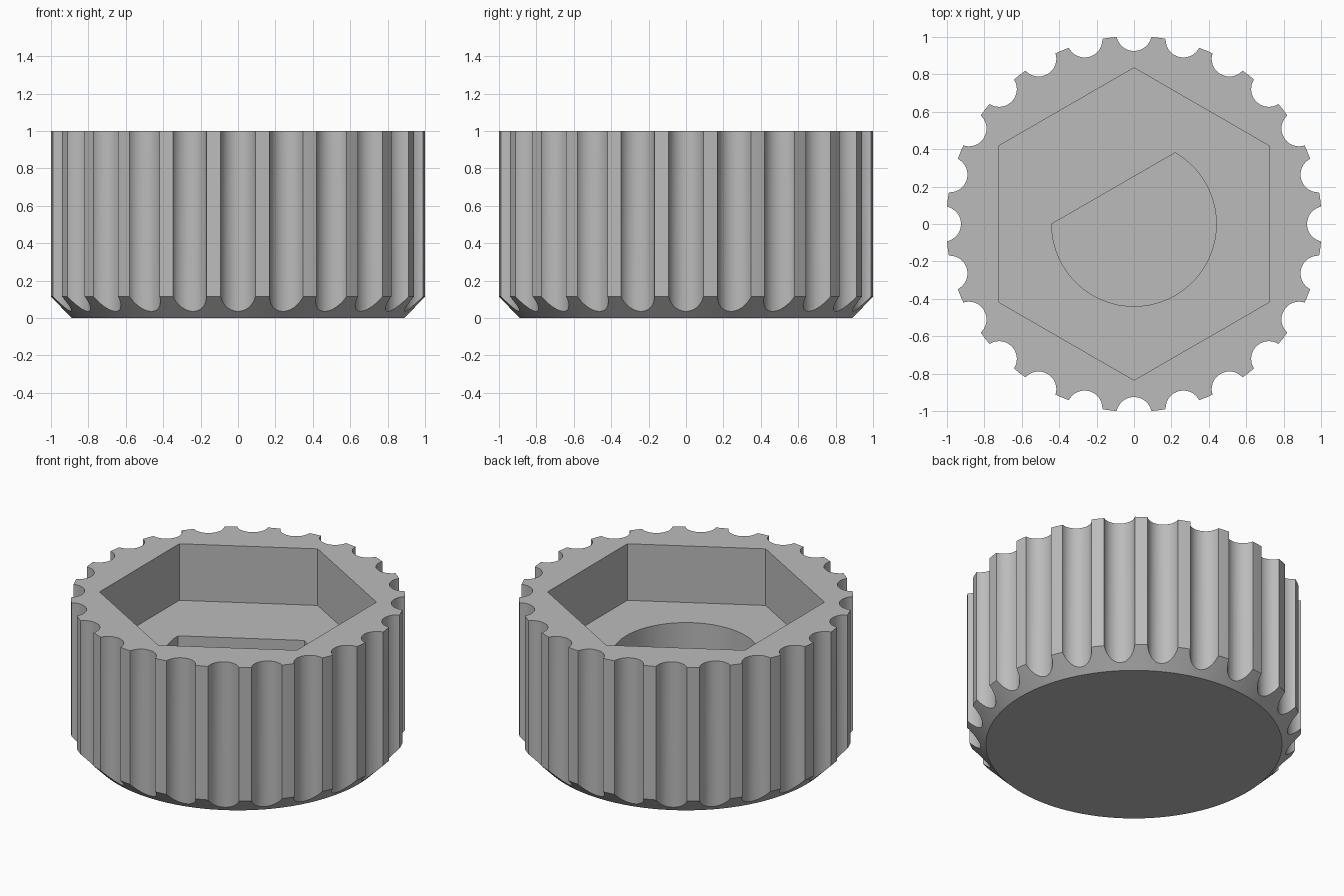
import bpy
import bmesh
from math import sin, cos, pi, radians

if "Cube" in bpy.data.objects:
    bpy.data.objects.remove(bpy.data.objects["Cube"], do_unlink=True)

HEIGHT = 1.0
RADIUS = 1.0045
BASE_RADIUS = 0.89
CHAMFER = 0.115
FLUTES = 24
SOCKET_FLOOR = 0.625
BORE_FLOOR = 0.15

grey = bpy.data.materials.new("grey plastic")
grey.use_nodes = True
colour = (0.5, 0.5, 0.5, 1)
grey.diffuse_color = colour
grey.node_tree.nodes["Principled BSDF"].inputs["Base Color"].default_value = colour


def ring(radius, count, start=0.0, centre=(0, 0)):
    """Points of a regular polygon."""
    return [(centre[0] + radius * cos(start + 2 * pi * i / count),
             centre[1] + radius * sin(start + 2 * pi * i / count)) for i in range(count)]


def loft(bm, layers):
    """Closed solid through stacked (outline, z) layers."""
    rows = [[bm.verts.new((x, y, z)) for x, y in outline] for outline, z in layers]
    n = len(rows[0])
    bm.faces.new(rows[0][::-1])
    bm.faces.new(rows[-1])
    for low, high in zip(rows, rows[1:]):
        for i in range(n):
            j = (i + 1) % n
            bm.faces.new((low[i], low[j], high[j], high[i]))


def make_object(name, solids):
    bm = bmesh.new()
    for layers in solids:
        loft(bm, layers)
    mesh = bpy.data.meshes.new(name)
    bm.to_mesh(mesh)
    bm.free()
    mesh.materials.append(grey)
    obj = bpy.data.objects.new(name, mesh)
    bpy.context.collection.objects.link(obj)
    return obj


def cut(target, cutter):
    mod = target.modifiers.new(cutter.name, 'BOOLEAN')
    mod.operation = 'DIFFERENCE'
    mod.solver = 'EXACT'
    mod.object = cutter
    bpy.ops.object.select_all(action='DESELECT')
    bpy.context.view_layer.objects.active = target
    target.select_set(True)
    bpy.ops.object.modifier_apply(modifier=mod.name)
    bpy.data.objects.remove(cutter, do_unlink=True)


# Chamfered round body
knob = make_object("fluted_knob", [[
    (ring(BASE_RADIUS, 144), 0),
    (ring(RADIUS, 144), CHAMFER),
    (ring(RADIUS, 144), HEIGHT)]])

# Grip flutes around the rim
flutes = []
for centre in ring(1.02, FLUTES):
    outline = ring(0.095, 32, centre=centre)
    flutes.append([(outline, -0.1), (outline, HEIGHT + 0.1)])
cut(knob, make_object("flute_cutter", flutes))

# Hexagonal socket in the top
hexagon = ring(0.835, 6, pi / 2)
cut(knob, make_object("socket_cutter", [[(hexagon, SOCKET_FLOOR), (hexagon, HEIGHT + 0.1)]]))

# D-shaped bore in the socket floor, flat side facing back left
arc = [radians(180 + 240 * i / 64) for i in range(65)]
d_shape = [(0.44 * cos(a), 0.44 * sin(a)) for a in arc]
cut(knob, make_object("bore_cutter", [[(d_shape, BORE_FLOOR), (d_shape, HEIGHT + 0.1)]]))

bpy.ops.object.shade_smooth_by_angle(angle=radians(30))
